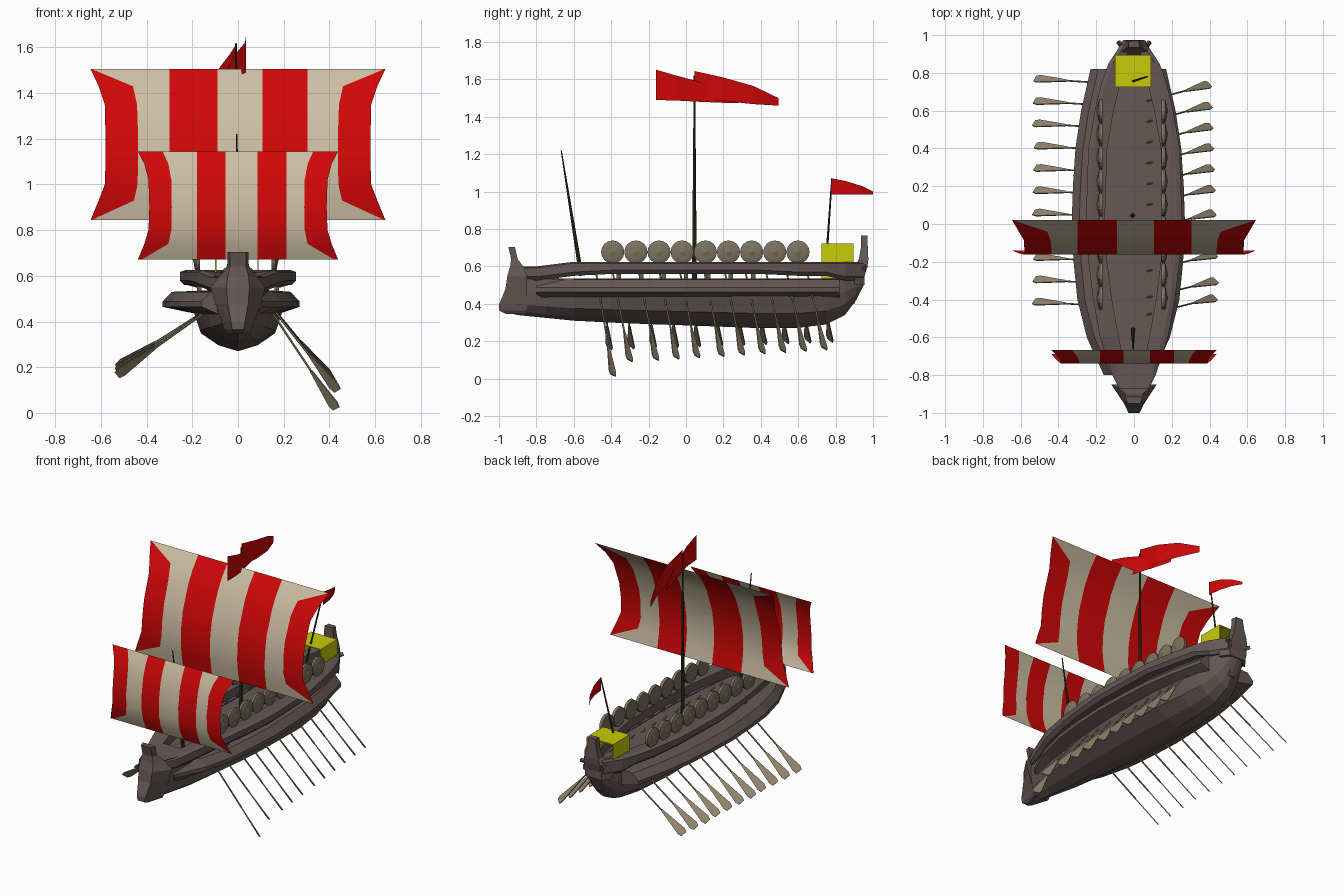
import bpy, bmesh, math
from mathutils import Vector, Matrix

if "Cube" in bpy.data.objects:
    bpy.data.objects.remove(bpy.data.objects["Cube"])


def material(name, rgb):
    m = bpy.data.materials.new(name)
    m.diffuse_color = (*rgb, 1)
    m.use_nodes = True
    m.node_tree.nodes["Principled BSDF"].inputs["Base Color"].default_value = m.diffuse_color
    return m


HULL = material("hull_brown", (0.13, 0.097, 0.09))
RED = material("sail_red", (0.64, 0.002, 0.002))
BEIGE = material("sail_beige", (0.61, 0.52, 0.37))
YELLOW = material("cabin_yellow", (0.58, 0.6, 0.002))
OAR = material("oar_wood", (0.29, 0.235, 0.155))
SHIELD = material("shield_tan", (0.2, 0.17, 0.115))
DARK = material("mast_dark", (0.033, 0.033, 0.01))


def mesh(name, verts, faces, mats, fix=True):
    me = bpy.data.meshes.new(name)
    me.from_pydata([tuple(v) for v in verts], [], faces)
    for m in mats:
        me.materials.append(m)
    if fix:
        bm = bmesh.new()
        bm.from_mesh(me)
        bmesh.ops.recalc_face_normals(bm, faces=bm.faces)
        bm.to_mesh(me)
        bm.free()
    ob = bpy.data.objects.new(name, me)
    bpy.context.collection.objects.link(ob)
    return ob


def loft(name, rings, mat):
    """Closed skin through rings of equal point count, with end caps."""
    n = len(rings[0])
    verts = [p for r in rings for p in r]
    faces = [(i * n + j, i * n + (j + 1) % n, (i + 1) * n + (j + 1) % n, (i + 1) * n + j)
             for i in range(len(rings) - 1) for j in range(n)]
    faces += [tuple(range(n)), tuple(range(len(verts) - n, len(verts)))]
    return mesh(name, verts, faces, [mat])


def box(name, lo, hi, mat):
    ring = lambda z: [(lo[0], lo[1], z), (hi[0], lo[1], z), (hi[0], hi[1], z), (lo[0], hi[1], z)]
    return loft(name, [ring(lo[2]), ring(hi[2])], mat)


def rod(name, a, b, r0, r1, mat, sides=6):
    a, b = Vector(a), Vector(b)
    q = (b - a).to_track_quat('Z', 'Y')
    ring = lambda c, r: [c + q @ Vector((r * math.cos(t), r * math.sin(t), 0))
                         for t in (2 * math.pi * k / sides for k in range(sides))]
    return loft(name, [ring(a, r0), ring(b, r1)], mat)


def lerp(table, y):
    for (a, u), (b, v) in zip(table, table[1:]):
        if y <= b:
            return u + (v - u) * max(0, (y - a) / (b - a))
    return table[-1][1]


# Lower hull and deck
BEAM = [(-1, .02), (-.9, .07), (-.6, .14), (-.3, .18), (0, .195), (.4, .19), (.7, .15), (.85, .1), (.95, .05)]
KEEL = [(-1, .365), (-.9, .34), (-.6, .31), (-.3, .295), (0, .285), (.4, .27), (.6, .272),
        (.75, .29), (.85, .34), (.91, .42), (.95, .5)]
rings = []
for y in (-.99, -.9, -.75, -.6, -.4, -.2, 0, .2, .4, .6, .75, .85, .91, .95):
    b, k = lerp(BEAM, y), lerp(KEEL, y)
    top = .53 if y > -.95 else .4
    half = [(.45 * b, k + .1 * (top - k)), (.85 * b, k + .3 * (top - k)), (b, k + .65 * (top - k)), (b, top)]
    rings.append([(0, y, k)] + [(x, y, z) for x, z in half] + [(0, y, top + .005)]
                 + [(-x, y, z) for x, z in reversed(half)])
loft("lower_hull", rings, HULL)

# Oar box on each side, sitting slightly to the left of the centre line
OUT = [(-.8, .13), (-.6, .22), (-.4, .27), (-.1, .3), (.1, .3), (.4, .28), (.6, .25), (.82, .2)]
RAIL = [(-.93, .05), (-.8, .115), (-.6, .18), (-.3, .235), (0, .255), (.4, .242), (.7, .19), (.85, .135), (.95, .07)]
for s, side in ((1, "right"), (-1, "left")):
    rings = []
    for y in (-.8, -.6, -.4, -.2, 0, .2, .4, .6, .82):
        o, b = lerp(OUT, y), lerp(BEAM, y) * .85
        rings.append([(s * b, y, .43), (s * o - .03, y, .464), (s * o - .03, y, .488),
                      (s * (o - .04) - .03, y, .53), (s * b, y, .535)])
    loft("oar_box_" + side, rings, HULL)
    # Upper rail, open underneath amidships
    rings = []
    for y in (-.93, -.8, -.6, -.4, -.2, 0, .2, .4, .6, .75, .85, .95):
        r = lerp(RAIL, y)
        top = .6 if y < -.75 else .625
        zb = .56 if -.45 < y < .45 else .55 if -.7 < y < .8 else .525
        inn = max(r - .1, r * .35)
        rings.append([(s * inn, y, zb), (s * (r - .02), y, zb), (s * r, y, zb + .02),
                      (s * r, y, top - .008), (s * (r - .025), y, top), (s * inn, y, top - .01)])
    loft("upper_rail_" + side, rings, HULL)
    for i in range(7):
        y = -.36 + i * .12
        box("rail_post_" + side, (s * .17 - .01, y - .012, .52), (s * .17 + .01, y + .012, .57), HULL)

# Fore and stern decks closing the rail ends
loft("fore_deck", [[(-w, y, .53), (w, y, .53), (w, y, z), (-w, y, z)]
                   for y, w, z in ((-.93, .045, .6), (-.8, .1, .6), (-.68, .13, .605))], HULL)
loft("stern_deck", [[(-w, y, .5), (w, y, .5), (w, y, z), (-w, y, z)]
                    for y, w, z in ((.9, .1, .59), (.955, .06, .61))], HULL)


# Bow and stern posts: (z, y front, y back, half width front, half width back)
def post(name, rows):
    loft(name, [[(-a, y0, z), (a, y0, z), (b, y1, z), (-b, y1, z)] for z, y0, y1, a, b in rows], HULL)


post("bow_post", [(.345, -.96, -.85, .015, .05), (.365, -1, -.85, .025, .06), (.395, -1, -.85, .03, .07),
                  (.48, -.965, -.85, .045, .1), (.55, -.955, -.85, .05, .12), (.6, -.94, -.87, .045, .08),
                  (.64, -.935, -.9, .035, .045), (.705, -.95, -.915, .035, .045)])
post("stern_post", [(.4, .82, .9, .06, .02), (.5, .85, .94, .08, .035), (.6, .9, .97, .1, .06),
                    (.64, .925, .975, .05, .05), (.7, .935, .972, .035, .035), (.765, .935, .97, .03, .025)])
for s in (1, -1):
    rod("stern_beam", (s * .04, .92, .58), (s * .085, .965, .6), .02, .012, HULL, 4)

# Cabin: thin walls and roof, open at the front and back
box("cabin_wall_left", (-.1, .725, .53), (-.095, .895, .72), YELLOW)
box("cabin_wall_right", (.085, .725, .53), (.09, .895, .72), YELLOW)
box("cabin_roof", (-.1, .725, .715), (.09, .895, .722), YELLOW)

# Masts and flag pole
rod("main_mast", (-.008, .045, .5), (-.008, .045, 1.62), .013, .004, DARK, 8)
rod("fore_mast", (-.005, -.56, .55), (-.005, -.667, 1.22), .012, .003, DARK, 8)
rod("flag_pole", (-.03, .748, .6), (.07, .78, 1.07), .007, .004, DARK)


# Striped billowing sails; the outermost stripe narrows toward the corners
def sail(name, rows, stripes):
    """rows: (z, y, outer half width, x of left / right outer stripe edge)"""
    verts, faces, n = [], [], len(stripes) + 4
    for z, y, w, e in rows:
        verts += [(x, y, z) for x in [-w, -e] + stripes + [e, w]]
    for i in range(len(rows) - 1):
        faces += [(i * n + j, i * n + j + 1, (i + 1) * n + j + 1, (i + 1) * n + j) for j in range(n - 1)]
    ob = mesh(name, verts, faces, [RED, BEIGE], fix=False)
    for p in ob.data.polygons:
        p.material_index = (p.index % (n - 1)) % 2
        p.use_smooth = True


sail("main_sail", [(1.505, .02, .645, .64), (1.43, -.04, .61, .46), (1.35, -.085, .583, .442),
                   (1.2, -.14, .58, .437), (1.1, -.157, .58, .437), (1.0, -.162, .583, .44),
                   (.93, -.155, .61, .455), (.845, -.14, .645, .64)], [-.3, -.09, .107, .305])
sail("fore_sail", [(1.145, -.667, .438, .33), (1.09, -.695, .41, .305), (1.02, -.72, .392, .292),
                   (.9, -.738, .388, .29), (.8, -.735, .392, .292), (.74, -.72, .41, .305),
                   (.672, -.688, .438, .42)], [-.18, -.055, .085, .213])


# Flags: (x, y, bottom z, top z)
def flag(name, cols):
    verts = [p for x, y, a, b in cols for p in ((x, y, a), (x, y, b))]
    mesh(name, verts, [(2 * i, 2 * i + 2, 2 * i + 3, 2 * i + 1) for i in range(len(cols) - 1)], [RED], fix=False)


flag("masthead_streamer", [(-.008, .045, 1.5, 1.645), (-.01, .2, 1.485, 1.61),
                           (-.04, .36, 1.468, 1.565), (-.09, .495, 1.46, 1.5)])
flag("masthead_pennant", [(.035, -.16, 1.49, 1.652), (.03, -.05, 1.487, 1.62),
                          (.0, .08, 1.48, 1.585), (-.03, .2, 1.475, 1.54), (-.05, .28, 1.475, 1.5)])
flag("stern_flag", [(.07, .775, .985, 1.072), (.06, .86, .985, 1.055),
                    (.035, .94, .985, 1.03), (0, 1.0, .985, 1.0)])

# Shields standing along both rails, domed on the outside
for s, side in ((1, "right"), (-1, "left")):
    for i in range(9):
        y, rings = -.392 + i * .1238, []
        cx = .16 if s > 0 else -.18
        for dx, r in ((-.014, .06), (.004, .062), (.01, .045), (.014, .02), (.019, .006)):
            rings.append([(cx + s * dx, y + r * math.cos(math.pi * k / 8), .677 + r * math.sin(math.pi * k / 8))
                          for k in range(16)])
        loft("shield_" + side, rings, SHIELD)


# Oars: thin shaft with a feathered blade that widens to the tip
def oar(name, inner, tip):
    a, t = Vector(inner), Vector(tip)
    d = (t - a).normalized()
    neck = t - d * .2
    rod(name + "_shaft", a, neck, .005, .005, OAR, 5)
    wide = (Vector((0, 1, 0)) - d * d.y).normalized()
    up = d.cross(wide)
    up = up if up.z > 0 else -up
    wide, up = (wide * .68 - up * .73), (up * .68 + wide * .73)
    rings = []
    for c, w in ((neck, .006), (t - d * .025, .027), (t, .02)):
        rings.append([c - wide * w - up * .003, c + wide * w - up * .003,
                      c + wide * w + up * .003, c - wide * w + up * .003])
    loft(name + "_blade", rings, OAR)


right_tips = [-.39, -.3, -.16, -.05, .06, .19, .3, .41, .52, .63, .74]
for i, y in enumerate(right_tips):
    z = .018 if i == 0 else .09 + .007 * i
    oar("right_oar", (.07, y - .09, .56), (.43 if i == 0 else .44 - .004 * i, y, z))
for i in range(11):
    y = -.41 + .118 * i
    oar("left_oar", (-.06, y - .03, .5), (-.53 + .003 * (i % 4), y, .165 + .004 * i))
